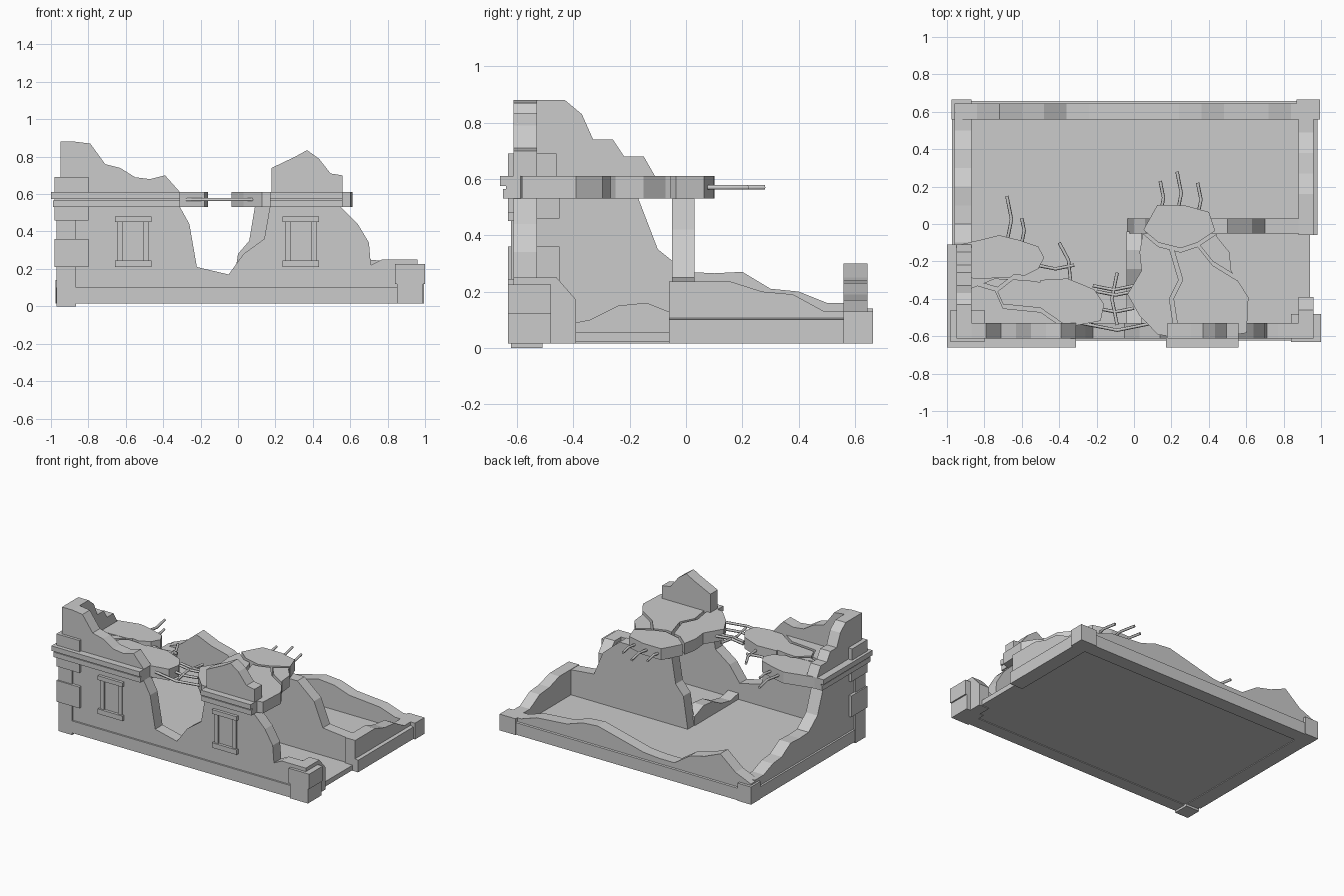
import bpy, bmesh
from math import cos, sin, tau
from mathutils import Vector

cube = bpy.data.objects.get("Cube")
if cube:
    bpy.data.objects.remove(cube, do_unlink=True)

GREY = (.6, .6, .6, 1)
stone = bpy.data.materials.new("grey stone")
stone.use_nodes = True
stone.diffuse_color = GREY
stone.node_tree.nodes["Principled BSDF"].inputs["Base Color"].default_value = GREY

# Shared levels and edges of the building
BASE, LEDGE, TOP = .015, .53, .61
FRONT, FRONT_INNER = -.612, -.53
BACK_INNER, BACK = .56, .645
SIDE_INNER, SIDE = .88, .96
JUT = .02


def finish(name, bm):
    """Turn a bmesh into a grey object in the scene."""
    bmesh.ops.recalc_face_normals(bm, faces=bm.faces)
    mesh = bpy.data.meshes.new(name)
    bm.to_mesh(mesh)
    bm.free()
    mesh.materials.append(stone)
    obj = bpy.data.objects.new(name, mesh)
    bpy.context.collection.objects.link(obj)
    return obj


def prism(name, axis, low, high, outline):
    """Extrude a flat outline along one axis from low to high."""
    bm = bmesh.new()
    place = {"x": lambda u, v: (low, u, v),
             "y": lambda u, v: (u, low, v),
             "z": lambda u, v: (u, v, low)}[axis]
    face = bm.faces.new([bm.verts.new(place(u, v)) for u, v in outline])
    shift = Vector([high - low if letter == axis else 0 for letter in "xyz"])
    made = bmesh.ops.extrude_face_region(bm, geom=[face])["geom"]
    moved = [item for item in made if isinstance(item, bmesh.types.BMVert)]
    bmesh.ops.translate(bm, vec=shift, verts=moved)
    return finish(name, bm)


def box(name, left, right, front, back, bottom, top):
    outline = [(left, front), (right, front), (right, back), (left, back)]
    return prism(name, "z", bottom, top, outline)


def skyline(name, axis, low, high, bottom, start, step, heights):
    """Broken wall whose top passes through heights at even steps."""
    crest = [(start + i * step, height) for i, height in enumerate(heights)]
    ends = [(crest[-1][0], bottom), (start, bottom)]
    return prism(name, axis, low, high, crest + ends)


def slab(name, center, stretch, radii):
    """Ragged floor slab with one radius for each equal turn."""
    outline = []
    for i, radius in enumerate(radii):
        turn = tau * i / len(radii)
        outline.append((center[0] + stretch[0] * radius * cos(turn),
                        center[1] + stretch[1] * radius * sin(turn)))
    return prism(name, "z", LEDGE, TOP, outline)


def crack(name, targets, path, offset):
    """Cut a narrow gap along a path through the target slabs."""
    shift = Vector(offset)
    path = [Vector(point) for point in path]
    strip = [p + shift for p in path] + [p - shift for p in reversed(path)]
    cutter = prism(name, "z", LEDGE - JUT, TOP + JUT, strip)
    cutter.hide_render = True
    cutter.hide_set(True)
    for target in targets:
        cut = target.modifiers.new(name, "BOOLEAN")
        cut.operation = "DIFFERENCE"
        cut.solver = "EXACT"
        cut.object = cutter


def bar(name, x, y, run, rise):
    """Reinforcement rod with a small bend in its middle."""
    curve = bpy.data.curves.new(name, "CURVE")
    curve.dimensions = "3D"
    curve.bevel_depth = .009
    curve.bevel_resolution = 1
    curve.use_fill_caps = True
    height = (LEDGE + TOP) / 2
    middle = (x + run / 2 + rise / 10, y + rise / 2 - run / 10)
    points = [(x, y), middle, (x + run, y + rise)]
    spline = curve.splines.new("POLY")
    spline.points.add(len(points) - 1)
    for target, (px, py) in zip(spline.points, points):
        target.co = (px, py, height, 1)
    curve.materials.append(stone)
    bpy.context.collection.objects.link(bpy.data.objects.new(name, curve))


# Floor
box("floor", -SIDE, .94, FRONT, BACK, JUT, .055)

# Front wall with its broken opening
prism("front_wall", "y", FRONT, FRONT_INNER, [
    (-SIDE, BASE), (SIDE, BASE), (SIDE, .25), (.77, .25), (.71, .22),
    (.7, .34), (.64, .44), (.55, LEDGE), (.55, TOP), (.17, TOP), (.17, LEDGE),
    (.14, .36), (.03, .28), (-.05, .17), (-.22, .21), (-.26, .44),
    (-.31, LEDGE), (-.31, TOP), (-SIDE, TOP)])

# Broken parapets above the ledge
skyline("left_parapet", "y", FRONT, FRONT_INNER, LEDGE, -.95, .08,
        [.88, .88, .87, .76, .74, .69, .68, .7, TOP])
skyline("right_parapet", "y", FRONT, FRONT_INNER, LEDGE, .18, .063,
        [.74, .77, .8, .835, .79, .71, .7])
prism("side_parapet", "x", -.95, -.87, [
    (FRONT, LEDGE), (FRONT, .88), (-.43, .88), (-.37, .83), (-.33, .74),
    (-.26, .74), (-.22, .68), (-.15, .68), (-.11, TOP), (-.16, LEDGE)])

# Side walls
skyline("tall_side_wall", "x", -SIDE, -.87, BASE, -.6, .1,
        [TOP] * 5 + [.35, .27, .265, .27, .21, .2, .16, .16])
skyline("low_side_wall", "x", SIDE_INNER, SIDE, BASE, -.06, .11,
        [.235, .235, .235, .2, .19, .13, .13])
skyline("side_wall_stub", "x", SIDE_INNER, SIDE, BASE, -.6, .07,
        [.25, .25, .25, .17])

# Back wall
skyline("back_wall", "y", BACK_INNER, BACK, BASE, -SIDE, .12,
        [.15, .2, .3, .25, .22, .14, .14, .15, .18, .21, .24, .23, .19, .18, .17, .13, .13])

# Inner walls
prism("inner_wall", "y", -.05, .03, [
    (-.04, JUT), (0, .28), (.06, .35), (.09, LEDGE), (.5, LEDGE),
    (.63, .42), (.7, .25), (.9, .23), (.9, JUT)])
skyline("low_inner_wall", "x", -.04, .04, JUT, -.54, .1,
        [.1, .08, .1, .15, .16, .12])

# Sloped plinth bands around the base
for name, axis, low, high, wall, out in (
        ("front_plinth", "x", -SIDE_INNER, .85, FRONT_INNER, -.622),
        ("back_plinth", "x", -SIDE_INNER, SIDE_INNER, BACK_INNER, .658),
        ("tall_side_plinth", "y", -.5, BACK_INNER, -SIDE_INNER, -.972),
        ("low_side_plinth", "y", -.06, BACK_INNER, SIDE_INNER + JUT, .982)):
    slope_top = .12 if wall > 0 else .11
    prism(name, axis, low, high,
          [(wall, BASE), (out, BASE), (out, .1), (wall, slope_top)])

# Corner blocks
box("front_low_corner", .85, .99, FRONT - JUT, -.48, BASE, .12)
box("front_low_corner_cap", .84, 1, FRONT - JUT, -.48, .12, .225)
box("back_low_corner", .87, .995, BACK_INNER, BACK + JUT, BASE, .13)
box("back_tall_corner", -.975, -.87, BACK_INNER, BACK + JUT, BASE, .14)
levels = [0, .09, .21, .36, .46, LEDGE]
for i, (bottom, top) in enumerate(zip(levels, levels[1:])):
    wide = i in (2, 4)
    right, back = (-.8, -.45) if wide else (-.865, -.51)
    grow = JUT if wide else JUT / 2
    box(f"corner_stone_{i}", -SIDE - grow, right, FRONT - grow, back, bottom, top)
box("parapet_corner_base", -SIDE - JUT, -.8, FRONT - JUT, -.46, TOP, .69)

# Ledges, each of two bands with a groove between
groove_low, groove_high, ledge_front = .565, .575, -.66
for part, bottom, top, inset in (("lower", LEDGE, groove_low, JUT / 2),
                                 ("groove", groove_low, groove_high, JUT),
                                 ("upper", groove_high, TOP, 0)):
    edge = ledge_front + inset
    prism("left_ledge_" + part, "z", bottom, top, [
        (inset - 1, edge), (-.31, edge), (-.31, FRONT_INNER - JUT),
        (-.9, FRONT_INNER - JUT), (-.9, -.11), (inset - 1, -.11)])
    box("right_ledge_" + part, .17, .56, edge, FRONT_INNER - JUT, bottom, top)

# Window frames
for side, middle in (("left", -.56), ("right", .335)):
    for part, bottom, top in (("sill", .21, .245), ("lintel", .45, .48)):
        box(f"{side}_window_{part}", middle - .097, middle + .097,
            FRONT - JUT, FRONT_INNER, bottom, top)
    for jamb, x in (("left", middle - .07), ("right", middle + .07)):
        box(f"{side}_window_{jamb}_jamb", x - BASE, x + BASE,
            FRONT - JUT / 2, FRONT_INNER, .24, .46)

# Upper floor slabs
rear = slab("left_rear_slab", (-.72, -.18), (.24, .12),
            [1, 1, .9, 1, .9, 1.1, 1, 1.2, 1.1, .9, 1, 1])
front = slab("left_front_slab", (-.55, -.43), (.39, .16),
             [1, 1, 1, .8, 1, 1, 1, 1.1, .8, .8, .9, 1.1])
right = slab("right_slab", (.27, -.25), (1, 1),
             [.25, .26, .25, .34, .35, .38, .31, .26,
              .23, .33, .34, .37, .36, .39, .47, .37])

# Cracks through the slabs
UPRIGHT, FLAT = (0, .011), (.011, 0)
crack("left_long_crack", [rear, front],
      [(-1, -.27), (-.73, -.35), (-.64, -.28), (-.5, -.3)], UPRIGHT)
crack("left_short_crack", [front],
      [(-.74, -.35), (-.7, -.44), (-.5, -.46), (-.37, -.55)], UPRIGHT)
crack("right_cross_crack", [right],
      [(0, 0), (.13, -.11), (.25, -.14), (.34, -.11), (.46, -.03)], UPRIGHT)
crack("right_long_crack", [right],
      [(.2, -.13), (.25, -.3), (.2, -.4), (.22, -.53)], FLAT)
crack("right_side_crack", [right],
      [(.34, -.11), (.42, -.21), (.55, -.29)], UPRIGHT)

# Bent bars sticking out of the slabs
for i, placement in enumerate((
        (.14, .05, 0, .18), (.23, .05, 0, .23), (.34, .04, 0, .18),
        (-.68, -.1, 0, .25), (-.6, -.1, 0, .13), (-.52, -.22, .2, 0),
        (-.34, -.3, -.06, .2), (-.22, -.33, .22, 0), (-.2, -.36, .2, 0),
        (-.09, -.26, 0, -.28), (-.2, -.45, .2, 0), (-.28, -.53, .38, 0))):
    bar(f"bar_{i}", *placement)
